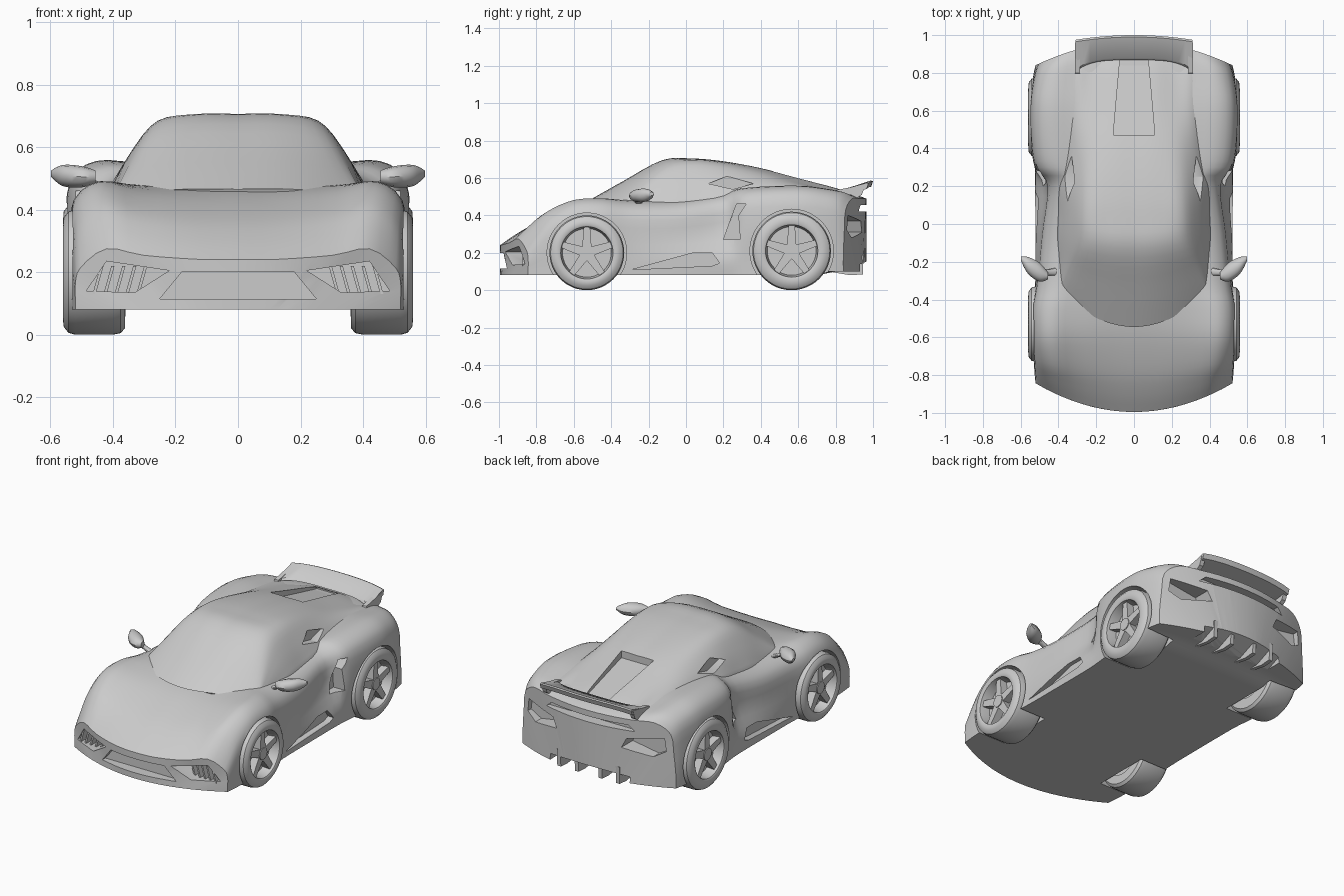
import bpy, bmesh, math

if "Cube" in bpy.data.objects:
    bpy.data.objects.remove(bpy.data.objects["Cube"])

# ---------- helpers ----------
def make(name, verts, faces, angle=35):
    bm = bmesh.new()
    vs = [bm.verts.new(v) for v in verts]
    for f in faces:
        bm.faces.new([vs[i] for i in f])
    bmesh.ops.recalc_face_normals(bm, faces=bm.faces[:])
    me = bpy.data.meshes.new(name)
    bm.to_mesh(me)
    bm.free()
    ob = bpy.data.objects.new(name, me)
    bpy.context.collection.objects.link(ob)
    smooth(ob, angle)
    return ob

def smooth(ob, angle=35):
    bpy.ops.object.select_all(action='DESELECT')
    ob.select_set(True)
    bpy.context.view_layer.objects.active = ob
    bpy.ops.object.shade_smooth_by_angle(angle=math.radians(angle))

def spline(keys, n):
    """Catmull-Rom samples through tuples of any length."""
    out = []
    for i in range(len(keys) - 1):
        p0, p1, p2 = keys[max(i - 1, 0)], keys[i], keys[i + 1]
        p3 = keys[min(i + 2, len(keys) - 1)]
        for j in range(n):
            t = j / n
            out.append(tuple(b + .5 * t * (c - a + t * (2*a - 5*b + 4*c - d + t * (3*(b - c) + d - a)))
                             for a, b, c, d in zip(p0, p1, p2, p3)))
    return out + [tuple(keys[-1])]

def loft(name, rings, angle=35, closed=False, strip_caps=False):
    """Skin closed rings; strip_caps bridges each end ring's top half to its bottom half."""
    n, m = len(rings[0]), len(rings)
    faces = [(i % m * n + j, i % m * n + (j + 1) % n, (i + 1) % m * n + (j + 1) % n, (i + 1) % m * n + j)
             for i in range(m if closed else m - 1) for j in range(n)]
    for o in () if closed else (0, (m - 1) * n):
        if strip_caps:
            h = n // 2
            faces += [(o, o + 1, o + n - 1), (o + h - 1, o + h, o + h + 1)]
            faces += [(o + j, o + j + 1, o + n - j - 1, o + n - j) for j in range(1, h - 1)]
        else:
            faces.append(tuple(range(o, o + n)))
    return make(name, [v for r in rings for v in r], faces, angle)

def prism(name, pts, axis, a, b):
    """Extrude a 2D outline: axis 'x' takes (y, z) points, axis 'y' takes (x, z)."""
    put = (lambda p, d: (d, p[0], p[1])) if axis == 'x' else (lambda p, d: (p[0], d, p[1]))
    return loft(name, [[put(p, d) for p in pts] for d in (a, b)])

def cut(target, *cutters):
    for c in cutters:
        c.hide_render = True
        backup, size = target.data.copy(), sum(target.dimensions)
        mod = target.modifiers.new("cut", 'BOOLEAN')
        mod.operation, mod.solver, mod.object = 'DIFFERENCE', 'EXACT', c
        bpy.context.view_layer.objects.active = target
        bpy.ops.object.modifier_apply(modifier=mod.name)
        bpy.context.view_layer.update()
        if sum(target.dimensions) < .95 * size:  # keep the part if a cut fails
            target.data = backup
        bpy.data.objects.remove(c)
    smooth(target)

def disc(name, cy, cz, r, x0, x1, n=48):
    return prism(name, [(cy + r * math.cos(2*math.pi*i/n), cz + r * math.sin(2*math.pi*i/n))
                        for i in range(n)], 'x', x0, x1)

def mirrored(half):
    """Full ring from half section that starts and ends on x = 0."""
    return half + [(-x, z) for x, z in half[-2:0:-1]]

def bent(ring, y, k):
    return [(x, y + k * x * x, z) for x, z in ring]

# ---------- lower body: y, sill half width, door half width, fender z, centre z ----------
BODY = [(-.995, .52, .52, .275, .24), (-.9, .525, .525, .345, .305), (-.78, .53, .53, .42, .37),
        (-.6, .535, .54, .482, .435), (-.45, .535, .54, .49, .465), (-.3, .522, .515, .475, .48),
        (-.05, .52, .492, .475, .48), (.2, .52, .465, .515, .52), (.3, .525, .525, .54, .54),
        (.45, .54, .548, .552, .55), (.62, .545, .552, .555, .545), (.78, .54, .54, .54, .525),
        (.9, .53, .525, .52, .51), (.965, .52, .51, .49, .49)]
rings = []
for y, wl, wd, zp, zc in spline(BODY, 4):
    zb = .08 + .02 * min(max((y - .7) / .1, 0), 1)
    zs = zp - .06
    h, wp = zs - zb, wd - .1
    half = spline([(wl, zb), (wl, zb + .25*h), (wd, zb + .62*h), (wd - .017, zs), (wp, zp),
                   (wp * .72, zc + .4 * (zp - zc)), (wp * .3, zc + .03 * (zp - zc)), (0, zc)], 3)
    m = len(half) - 1
    top = half + [(-x, z) for x, z in half[-2::-1]]
    floor = [(wl * (j / m - 1), zb) for j in range(1, 2 * m)]
    k = .55 * max(0, (-.6 - y) / .39) ** 1.3 - .45 * max(0, (y - .62) / .34) ** 1.3
    rings.append(bent(top + floor, y, k))
body = loft("body", rings, strip_caps=True)

# ---------- wheel arches, grilles, intakes, tail pockets ----------
WHEELS = [("front", -.53, .2), ("rear", .565, .21)]
for s in (1, -1):
    for _, cy, r in WHEELS:
        cut(body, disc("arch_cutter", cy, r, r + .013, s * .35, s * .7))
    cut(body,
        prism("intake_cutter", [(s*.22, .205), (s*.42, .235), (s*.485, .14), (s*.33, .135)], 'y', -1.1, -.83),
        prism("sill_cutter", [(-.29, .11), (.14, .13), (.18, .145), (.14, .2), (.04, .2)], 'x', s*.485, s*.7),
        prism("side_cutter", [(.2, .27), (.24, .38), (.27, .46), (.32, .46), (.28, .4), (.29, .27)], 'x', s*.445, s*.7),
        prism("tail_cutter", [(s*.22, .31), (s*.25, .37), (s*.46, .4), (s*.47, .32), (s*.4, .28)], 'y', .83, 1.1))
cut(body,
    prism("grille_cutter", [(-.18, .2), (.18, .2), (.25, .115), (-.25, .115)], 'y', -1.1, -.93),
    prism("slot_cutter", [(-.3, .42), (.3, .42), (.26, .455), (-.26, .455)], 'y', .9, 1.1),
    prism("diffuser_cutter", [(.72, .05), (1.1, .05), (1.1, .21)], 'x', -.27, .27))

# ---------- cabin: y, base half width, base z, roof half width, roof edge z, centre z, bend ----------
CABIN = [(-.545, .4, .43, .37, .455, .462, 1.2), (-.34, .405, .45, .315, .56, .578, .9),
         (-.13, .405, .47, .265, .665, .69, .4), (.03, .4, .48, .255, .685, .7, .2),
         (.2, .395, .5, .245, .67, .685, .05), (.4, .37, .52, .23, .63, .648, 0),
         (.6, .35, .53, .22, .577, .595, 0), (.8, .33, .52, .22, .525, .542, 0),
         (.89, .32, .49, .2, .5, .512, 0)]
rings = []
for y, wb, zb, wt, zt, zc, k in spline(CABIN, 4):
    half = [(wb, zb), ((wb + wt) / 2 + .012, (zb + zt) / 2 + .006), (wt, zt), (wt * .5, zc + .003), (0, zc + .003)]
    rings.append(bent(mirrored([(0, zb - .05), (wb + .01, zb - .05)] + spline(half, 4)), y, k))
cabin = loft("cabin", rings)
cut(cabin, loft("channel_cutter", [[(w, y, z), (-w, y, z), (-w, y, .75), (w, y, .75)]
                                   for y, w, z in ((.47, .11, .592), (.87, .075, .512))]))
for s in (1, -1):
    cut(cabin, prism("scoop_cutter", [(.12, .57), (.22, .61), (.36, .57), (.25, .54)], 'x', s*.315, s*.5))

# ---------- spoiler ----------
rings = []
for i in range(-8, 9):
    u = abs(i) / 8
    a, b, d = .868 - .06 * u**4, 1.0 - .025 * u*u, -.012 * u**4
    rings.append([(.31 * i / 8, y, z + d) for y, z in
                  ((a, .532), (a + .01, .545), (b - .01, .586), (b, .582), (b - .01, .553), (b - .05, .545))])
loft("spoiler", rings)

# ---------- diffuser fins ----------
for i, x in enumerate((-.2, -.08, .08, .2)):
    prism(f"diffuser_fin_{i}", [(.76, .1), (.95, .19), (.945, .085), (.88, .08)], 'x', x - .012, x + .012)

def tube(name, keys, s):
    """Elliptical tube along x: x, y, z, y radius, z radius."""
    loft(name, [[(s * x, y + ry * math.cos(t * math.pi / 6), z + rz * math.sin(t * math.pi / 6))
                 for t in range(12)] for x, y, z, ry, rz in spline(keys, 4)])

for s, side in ((1, "right"), (-1, "left")):
    # spoiler legs
    prism(f"spoiler_leg_{side}", [(.785, .5), (.8, .535), (.96, .565), (.94, .51), (.88, .47)], 'x', s*.285, s*.312)
    # mirrors
    tube(f"mirror_{side}", [(.455, -.275, .505, .018, .02), (.5, -.255, .505, .05, .034),
                            (.56, -.22, .509, .045, .034), (.598, -.185, .515, .012, .01)], s)
    tube(f"mirror_stalk_{side}", [(.39, -.25, .455, .025, .012), (.44, -.255, .475, .018, .011),
                                  (.49, -.255, .5, .018, .012)], s)
    # intake slats
    for i in range(5):
        x = .29 + .035 * i
        prism(f"intake_slat_{side}_{i}", [(s*x, .22), (s*(x + .01), .22), (s*(x + .035), .13), (s*(x + .025), .13)],
              'y', -.875, -.82)
    # wheels
    for end, cy, R in WHEELS:
        tag = f"{end}_{side}"
        prof = [(.13, .36), (R - .02, .362), (R - .005, .375), (R, .4), (R, .52), (R - .006, .542),
                (R - .025, .557), (.15, .56), (.14, .555), (.13, .5)]
        loft(f"tyre_{tag}", [[(s * x, cy + r * math.sin(a), R + r * math.cos(a)) for r, x in prof]
                             for a in (2 * math.pi * i / 48 for i in range(48))], closed=True)
        disc(f"rim_back_{tag}", cy, R, .135, s * .38, s * .495)
        disc(f"hub_{tag}", cy, R, .036, s * .49, s * .545, 20)
        for i in range(5):
            a = 2 * math.pi * i / 5
            pts = [(-.026, .015), (-.017, .138), (.017, .138), (.026, .015)]
            prism(f"spoke_{tag}_{i}", [(cy + p * math.cos(a) + q * math.sin(a), R - p * math.sin(a) + q * math.cos(a))
                                       for p, q in pts], 'x', s * .49, s * .54)
